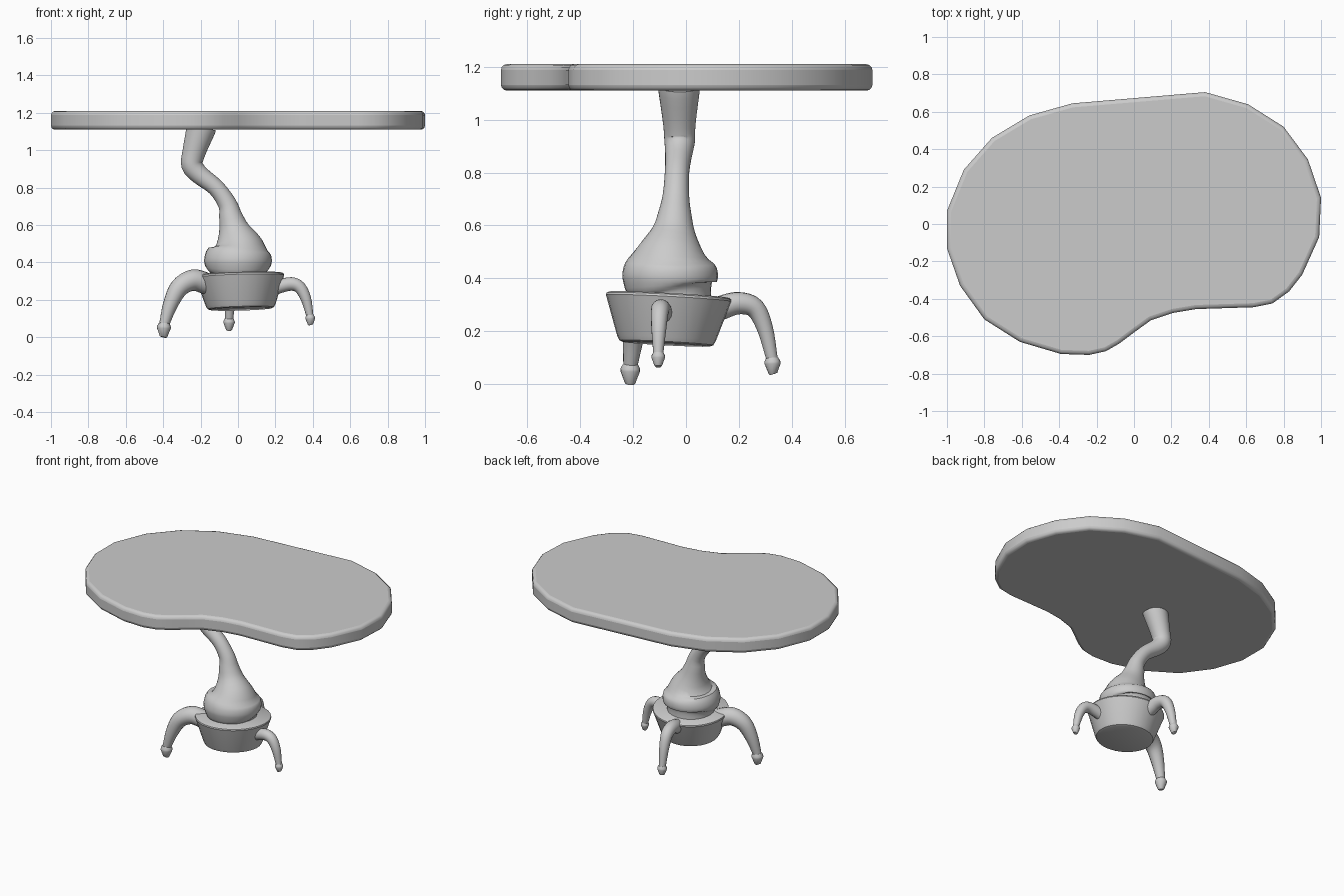
import bpy, bmesh, math
from mathutils import Vector

if "Cube" in bpy.data.objects:
    bpy.data.objects.remove(bpy.data.objects["Cube"])


def finish(name, bm):
    bmesh.ops.recalc_face_normals(bm, faces=bm.faces)
    me = bpy.data.meshes.new(name)
    bm.to_mesh(me)
    bm.free()
    ob = bpy.data.objects.new(name, me)
    bpy.context.collection.objects.link(ob)
    return ob


def smooth_path(stations, n):
    """Catmull-Rom resampling of (x, y, z, radius) stations."""
    P = [Vector(s) for s in stations]
    P = [P[0] * 2 - P[1]] + P + [P[-1] * 2 - P[-2]]
    out = []
    for a, b, c, d in zip(P, P[1:], P[2:], P[3:]):
        for k in range(n):
            t = k / n
            out.append(0.5 * (2 * b + (c - a) * t + (2 * a - 5 * b + 4 * c - d) * t * t
                              + (3 * b - a - 3 * c + d) * t ** 3))
    return out + [P[-2]]


def sweep(name, stations, segs, n=1, axis=None):
    """Round skin along (x, y, z, radius) stations, capped at both ends."""
    st = smooth_path(stations, n)
    pts = [s.to_3d() for s in st]
    bm = bmesh.new()
    rings, u = [], Vector((1, 0, 0))
    if abs((pts[1] - pts[0]).normalized().x) > 0.7:
        u = Vector((0, 0, 1))
    for i, p in enumerate(pts):
        t = axis or (pts[min(i + 1, len(pts) - 1)] - pts[max(i - 1, 0)]).normalized()
        u = (u - t * u.dot(t)).normalized()
        v = t.cross(u)
        rings.append([bm.verts.new(p + st[i][3] * (u * math.cos(a) + v * math.sin(a)))
                      for a in (2 * math.pi * k / segs for k in range(segs))])
    for r, q in zip(rings, rings[1:]):
        for k in range(segs):
            bm.faces.new((r[k], r[k - 1], q[k - 1], q[k]))
    bm.faces.new(rings[0])
    bm.faces.new(rings[-1])
    return finish(name, bm)


# Kidney shaped table top with rounded rim
outline = [(-1, .07), (-.91, .29), (-.76, .46), (-.56, .58), (-.33, .645), (.38, .705),
           (.61, .64), (.80, .52), (.93, .345), (1, .14), (.99, -.07), (.90, -.27),
           (.83, -.36), (.74, -.425), (.64, -.445), (.33, -.455), (.21, -.475),
           (.09, -.515), (0, -.58), (-.08, -.64), (-.15, -.68), (-.24, -.70),
           (-.39, -.695), (-.61, -.63), (-.80, -.51), (-.93, -.33), (-1, -.13)]
bm = bmesh.new()
low = bm.faces.new([bm.verts.new((x, y, 1.11)) for x, y in outline])
ext = bmesh.ops.extrude_face_region(bm, geom=[low], use_keep_orig=True)
bmesh.ops.translate(bm, vec=(0, 0, .10),
                    verts=[v for v in ext["geom"] if isinstance(v, bmesh.types.BMVert)])
top = finish("table_top", bm)
bev = top.modifiers.new("rim", "BEVEL")
bev.width, bev.segments, bev.limit_method, bev.angle_limit = .022, 3, "ANGLE", math.radians(60)

# Crooked column swelling into a bulb
sweep("column", [(0, -.055, .32, .15), (0, -.056, .35, .152), (0, -.06, .375, .172),
                 (0, -.06, .41, .181), (0, -.06, .455, .17), (0, -.057, .50, .13),
                 (-.022, -.047, .58, .082), (-.04, -.042, .65, .062),
                 (-.058, -.038, .715, .05), (-.118, -.034, .80, .046),
                 (-.205, -.028, .868, .051), (-.245, -.024, .92, .058),
                 (-.238, -.025, .98, .061), (-.202, -.026, 1.10, .077),
                 (-.195, -.026, 1.125, .08)], 32, 3)

# Slightly tilted tapered drum
axis = Vector((-.03, .053, 1)).normalized()
centre = Vector((.012, -.07, .243))
drum = [(.165, -.092), (.178, -.087), (.187, -.07), (.234, .072),
        (.238, .082), (.236, .09), (.228, .095)]
sweep("drum", [(*(centre + axis * h), r) for r, h in drum], 32, 1, axis)

# Three curved legs: stations (distance from hub, height, radius) from hub to foot
legs = {
    "left_leg": ((-.42, -.145), .07,
                 [(.15, .27, .058), (.20, .29, .058), (.27, .305, .057), (.345, .265, .051),
                  (.395, .175, .04), (.43, .07, .027)], 1.0),
    "right_leg": ((.375, -.035), .125,
                  [(.17, .255, .037), (.21, .272, .037), (.275, .285, .036), (.32, .266, .033),
                   (.353, .205, .028), (.374, .115, .019)], .70),
    "back_leg": ((-.06, .40), .10,
                 [(.16, .265, .046), (.215, .292, .045), (.275, .306, .042), (.335, .287, .038),
                  (.373, .21, .031), (.40, .095, .022)], .82),
}
for name, (d, ankle, path, s) in legs.items():
    d = Vector(d).normalized()
    at = lambda r: (centre.x + d.x * r, centre.y + d.y * r)
    sweep(name, [(*at(r), z, w) for r, z, w in path], 16, 4)
    # Turned foot
    r, z, w = path[-1]
    foot = [(.006, .028), (-.012, .037), (-.022, .037), (-.066, .02), (-.070, .016)]
    sweep(name.replace("leg", "foot"),
          [(*at(r + .004 * i / 4), z + h * s, q * s) for i, (h, q) in enumerate(foot)], 16)

bpy.ops.object.select_all(action="SELECT")
bpy.context.view_layer.objects.active = top
bpy.ops.object.shade_smooth_by_angle(angle=math.radians(35))
